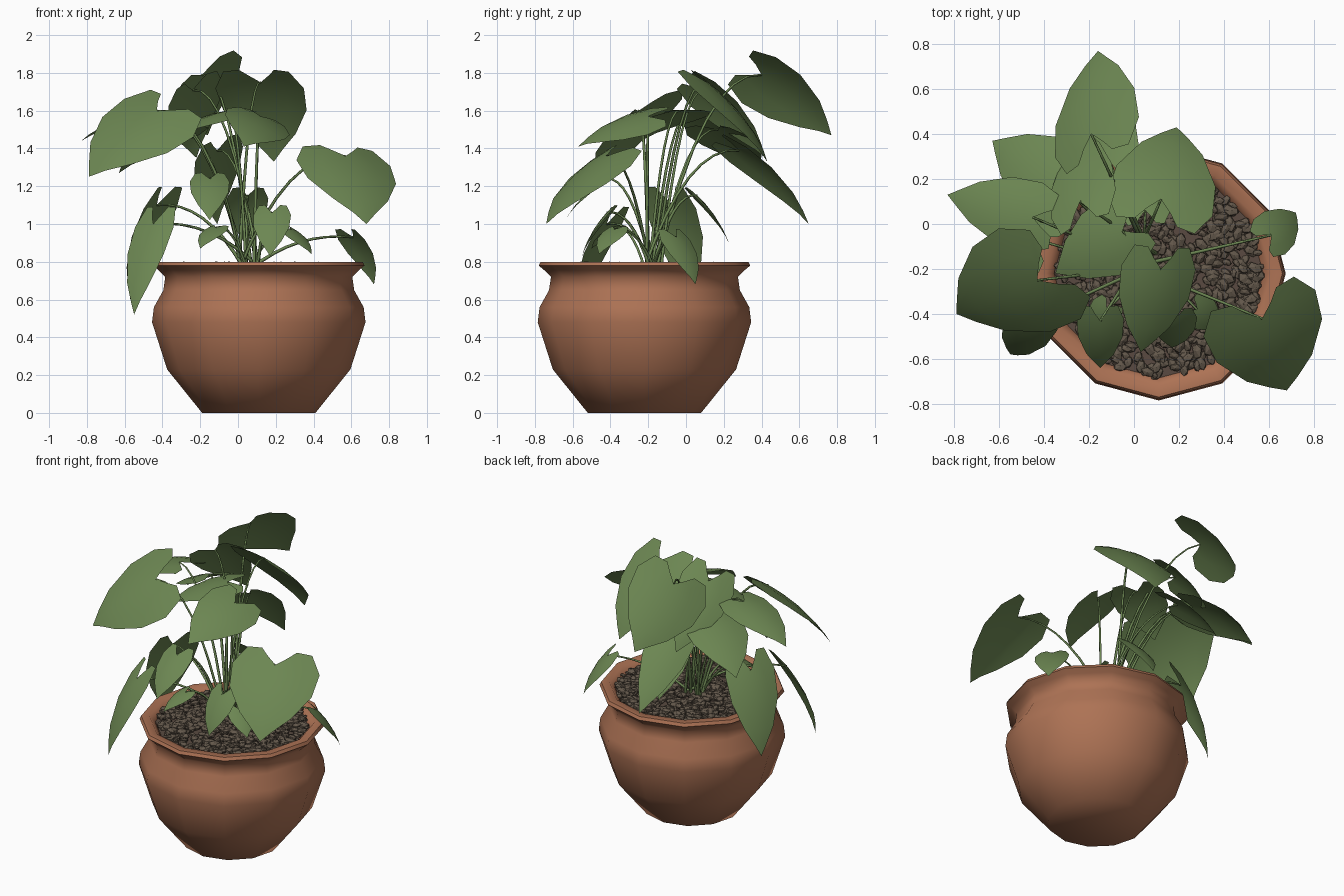
import bpy, bmesh, math, random
from mathutils import Vector, Matrix

if "Cube" in bpy.data.objects:
    bpy.data.objects.remove(bpy.data.objects["Cube"])

random.seed(4)
PX, PY = 0.11, -0.22          # pot centre
UP = Vector((0, 0, 1))


def material(name, rgb):
    m = bpy.data.materials.new(name)
    m.diffuse_color = (*rgb, 1)
    m.use_nodes = True
    m.node_tree.nodes["Principled BSDF"].inputs["Base Color"].default_value = m.diffuse_color
    return m


TERRACOTTA = material("terracotta", (0.42, 0.17, 0.09))
GREEN = material("leaf_green", (0.15, 0.24, 0.085))
PEBBLE = material("pebble_brown", (0.125, 0.097, 0.07))
SOIL = material("soil_brown", (0.10, 0.068, 0.052))


def to_object(name, bm, mat, angle=None):
    bmesh.ops.recalc_face_normals(bm, faces=bm.faces)
    me = bpy.data.meshes.new(name)
    bm.to_mesh(me)
    bm.free()
    me.materials.append(mat)
    ob = bpy.data.objects.new(name, me)
    bpy.context.collection.objects.link(ob)
    if angle:
        bpy.ops.object.select_all(action='DESELECT')
        ob.select_set(True)
        bpy.context.view_layer.objects.active = ob
        bpy.ops.object.shade_smooth_by_angle(angle=math.radians(angle))
    return ob


# Pot: lathed profile with twelve sides
profile = [(0.30, 0), (0.485, 0.23), (0.565, 0.48), (0.555, 0.56), (0.505, 0.65),
           (0.495, 0.72), (0.53, 0.755), (0.56, 0.78), (0.55, 0.80),
           (0.50, 0.80), (0.465, 0.76), (0.45, 0.70)]
SIDES = 12
bm = bmesh.new()
rings = []
for r, z in profile:
    rings.append([bm.verts.new((PX + r * math.cos(i * math.tau / SIDES),
                                PY + r * math.sin(i * math.tau / SIDES), z))
                  for i in range(SIDES)])
for a, b in zip(rings, rings[1:]):
    for i in range(SIDES):
        j = (i + 1) % SIDES
        bm.faces.new((a[i], a[j], b[j], b[i]))
bm.faces.new(rings[0][::-1])
to_object("pot", bm, TERRACOTTA, 62)

# Soil disc
bm = bmesh.new()
bmesh.ops.create_circle(bm, cap_ends=True, segments=SIDES, radius=0.465,
                        matrix=Matrix.Translation((PX, PY, 0.765)))
to_object("soil", bm, SOIL)

# Pebbles scattered over the soil
bm = bmesh.new()
for k in range(850):
    r, a = 0.45 * math.sqrt(random.random()), random.random() * math.tau
    s = random.uniform(0.018, 0.03)
    mat = (Matrix.Translation((PX + r * math.cos(a), PY + r * math.sin(a), random.uniform(0.765, 0.785)))
           @ Matrix.Rotation(random.random() * math.tau, 4, 'Z')
           @ Matrix.Rotation(random.uniform(-0.5, 0.5), 4, 'X')
           @ Matrix.Diagonal((s * 1.3, s * 0.85, s * 0.6, 1)))
    bmesh.ops.create_icosphere(bm, subdivisions=1, radius=1, matrix=mat)
to_object("pebbles", bm, PEBBLE)

# Leaves: base point, tip point, width, roll in degrees
tall_leaves = [
    ((-0.19, 0.40, 1.79), (-0.16, 0.77, 1.47), 0.48, 42),
    ((-0.24, 0.10, 1.71), (-0.22, 0.42, 1.35), 0.34, 35),
    ((0.12, 0.11, 1.75), (0.19, 0.43, 1.33), 0.48, 0),
    ((-0.11, 0.28, 1.39), (-0.11, 0.65, 1.00), 0.28, 25),
    ((-0.32, 0.17, 1.50), (-0.63, 0.37, 1.27), 0.38, 0),
    ((-0.45, 0.03, 1.60), (-0.83, 0.13, 1.44), 0.32, 0),
    ((-0.43, -0.25, 1.60), (-0.79, -0.40, 1.25), 0.58, 28),
    ((-0.05, -0.03, 1.60), (-0.35, -0.22, 1.45), 0.34, 0),
    ((0.12, -0.20, 1.57), (0.03, -0.57, 1.41), 0.36, 25),
    ((0.57, -0.42, 1.36), (0.68, -0.74, 1.00), 0.54, 5),
]
low_leaves = [
    ((-0.45, -0.42, 1.00), (-0.55, -0.58, 0.52), 0.24, 0),
    ((-0.43, -0.07, 1.10), (-0.57, 0.02, 0.60), 0.32, 0),
    ((0.61, -0.05, 0.93), (0.72, 0.05, 0.68), 0.21, 0),
    ((0.18, -0.42, 1.06), (0.17, -0.55, 0.83), 0.20, 0),
    ((0.28, -0.38, 0.97), (0.39, -0.46, 0.84), 0.16, 0),
    ((-0.15, -0.43, 1.24), (-0.15, -0.64, 1.02), 0.21, 0),
    ((-0.12, -0.38, 0.98), (-0.20, -0.50, 0.87), 0.15, 0),
    ((0.05, 0.06, 1.15), (0.04, 0.23, 0.89), 0.22, 0),
]

# Heart shape rows: midrib position, edge position, edge half width
ROWS = [(0.0, -0.22, 0.20), (0.06, -0.22, 0.37), (0.20, 0.02, 0.50),
        (0.42, 0.34, 0.47), (0.70, 0.67, 0.29), (0.88, 0.86, 0.12)]


def leaf(name, base, tip, width, roll):
    base, tip = Vector(base), Vector(tip)
    axis = tip - base
    length = axis.length
    axis.normalize()
    side = axis.cross(UP).normalized()
    normal = side.cross(axis)
    # Roll lifts the right-hand edge
    c, s = math.cos(math.radians(roll)), math.sin(math.radians(roll))
    side, normal = side * c + normal * s, normal * c - side * s

    def point(t, w):
        lift = 0.25 * t * (1 - t) * length - 0.35 * w * w * width
        return base + axis * t * length + side * w * width + normal * lift

    bm = bmesh.new()
    mid = [bm.verts.new(point(c, 0)) for c, _, _ in ROWS]
    end = bm.verts.new(tip)
    for sgn in (-1, 1):
        half = [bm.verts.new(point((c + e) / 2, sgn * w * 0.55)) for c, e, w in ROWS]
        edge = [bm.verts.new(point(e, sgn * w)) for c, e, w in ROWS]
        for i in range(len(ROWS) - 1):
            for p, q in ((mid, half), (half, edge)):
                bm.faces.new((p[i], q[i], q[i + 1], p[i + 1]))
        bm.faces.new((mid[-1], half[-1], end))
        bm.faces.new((half[-1], edge[-1], end))
    to_object(name, bm, GREEN, 40)


# Stems: thin arched tubes from the soil to each leaf base
cu = bpy.data.curves.new("stems", 'CURVE')
cu.dimensions = '3D'
cu.bevel_depth = 0.008
cu.bevel_resolution = 0
cu.materials.append(GREEN)


def stem(base):
    end = Vector(base)
    root = Vector((0.06 + random.uniform(-0.06, 0.06), -0.18 + random.uniform(-0.06, 0.06), 0.76))
    bend = root.lerp(end, 0.45)
    bend.z = end.z + 0.03
    sp = cu.splines.new('POLY')
    sp.points.add(8)
    for i, p in enumerate(sp.points):
        t = i / 8
        co = root * (1 - t) ** 2 + bend * 2 * t * (1 - t) + end * t * t
        p.co = (*co, 1)
        p.radius = 1.25 - 0.6 * t


for label, group in (("tall_leaf", tall_leaves), ("low_leaf", low_leaves)):
    for i, (base, tip, width, roll) in enumerate(group):
        leaf(f"{label}_{i + 1}", base, tip, width, roll)
        stem(base)
bpy.context.collection.objects.link(bpy.data.objects.new("stems", cu))
